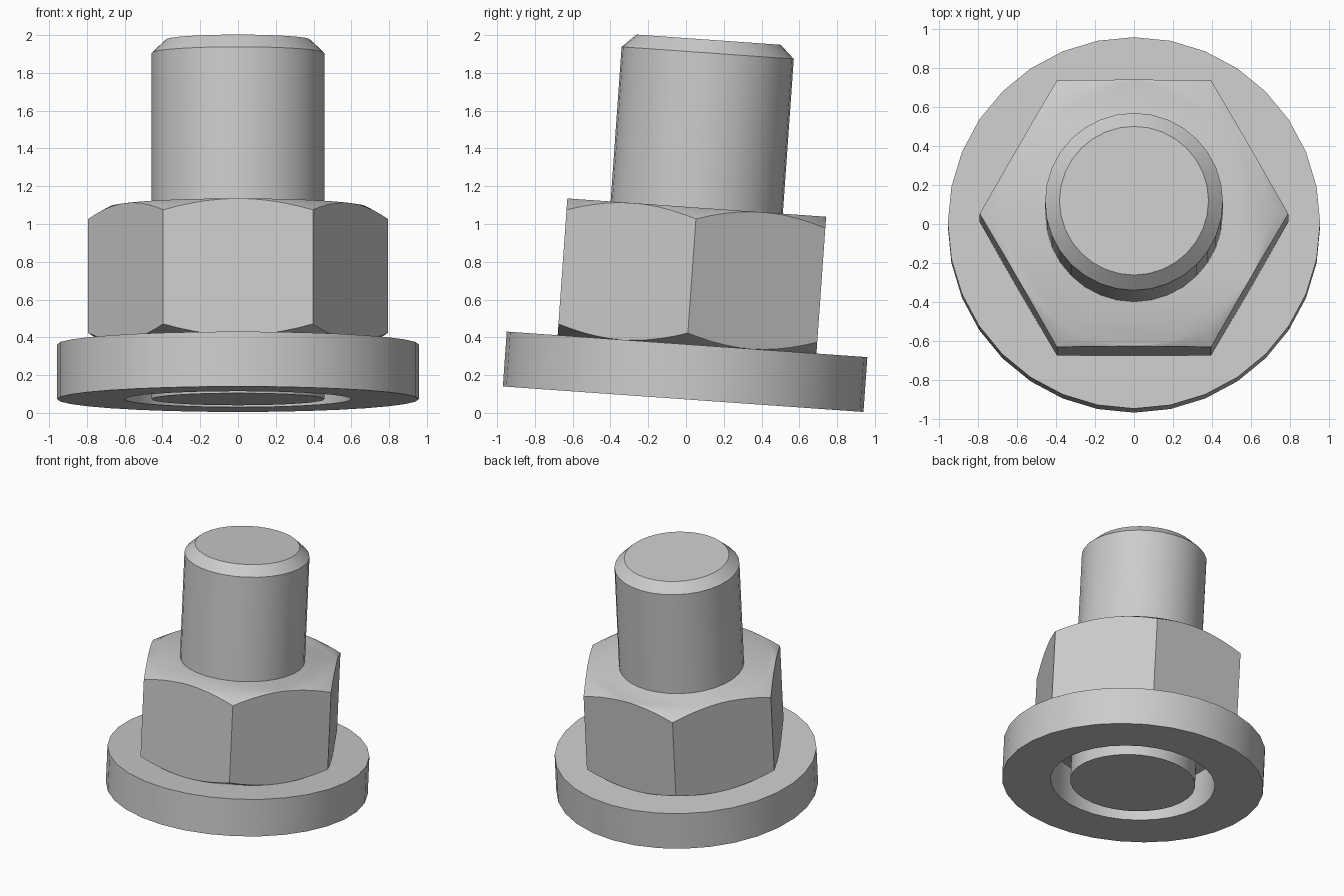
import bpy, bmesh
from math import sin, cos, tan, pi, radians, hypot

if "Cube" in bpy.data.objects:
    bpy.data.objects.remove(bpy.data.objects["Cube"])

TILT = radians(-4.05)          # whole stack leans toward +y
BASE = (0, -0.015, 0.0725)     # centre of the underside


def make_object(name, bm):
    bmesh.ops.remove_doubles(bm, verts=bm.verts, dist=1e-4)
    bmesh.ops.recalc_face_normals(bm, faces=bm.faces)
    mesh = bpy.data.meshes.new(name)
    bm.to_mesh(mesh)
    bm.free()
    obj = bpy.data.objects.new(name, mesh)
    bpy.context.collection.objects.link(obj)
    obj.location = BASE
    obj.rotation_euler.x = TILT
    bpy.ops.object.select_all(action='DESELECT')
    obj.select_set(True)
    bpy.context.view_layer.objects.active = obj
    bpy.ops.object.shade_smooth_by_angle(angle=radians(30))
    return obj


def loft(name, rings, closed=False):
    """Skin matching rings; close into a loop or cap both ends."""
    bm = bmesh.new()
    loops = [[bm.verts.new(p) for p in ring] for ring in rings]
    n = len(loops[0])
    pairs = list(zip(loops, loops[1:]))
    if closed:
        pairs.append((loops[-1], loops[0]))
    else:
        bm.faces.new(loops[0])
        bm.faces.new(loops[-1])
    for a, b in pairs:
        for i in range(n):
            j = (i + 1) % n
            bm.faces.new((a[i], a[j], b[j], b[i]))
    return make_object(name, bm)


def circle(r, z, n=32):
    return [(r * cos(2 * pi * i / n), r * sin(2 * pi * i / n), z) for i in range(n)]


# Flat washer with a wide hole
loft("washer", [circle(0.6, 0), circle(0.957, 0), circle(0.957, 0.291), circle(0.6, 0.291)], closed=True)

# Bolt shank with a chamfered tip
loft("bolt_shank", [circle(0.457, 0), circle(0.457, 1.838), circle(0.383, 1.908)])

# Hex nut with conical chamfers on both ends
R, LOW, HIGH, STEPS = 0.793, 0.291, 1.017, 10
FLAT = R * cos(pi / 6)
rings = [[], [], [], []]
for k in range(6):
    a, b = k * pi / 3, (k + 1) * pi / 3
    for i in range(STEPS):
        t = i / STEPS
        x = R * (cos(a) * (1 - t) + cos(b) * t)
        y = R * (sin(a) * (1 - t) + sin(b) * t)
        r = hypot(x, y)
        drop = (r - FLAT) * tan(radians(29.5))
        cx, cy = x * FLAT / r, y * FLAT / r
        for ring, p in zip(rings, [(cx, cy, LOW), (x, y, LOW + drop), (x, y, HIGH - drop), (cx, cy, HIGH)]):
            ring.append(p)
loft("hex_nut", rings)
